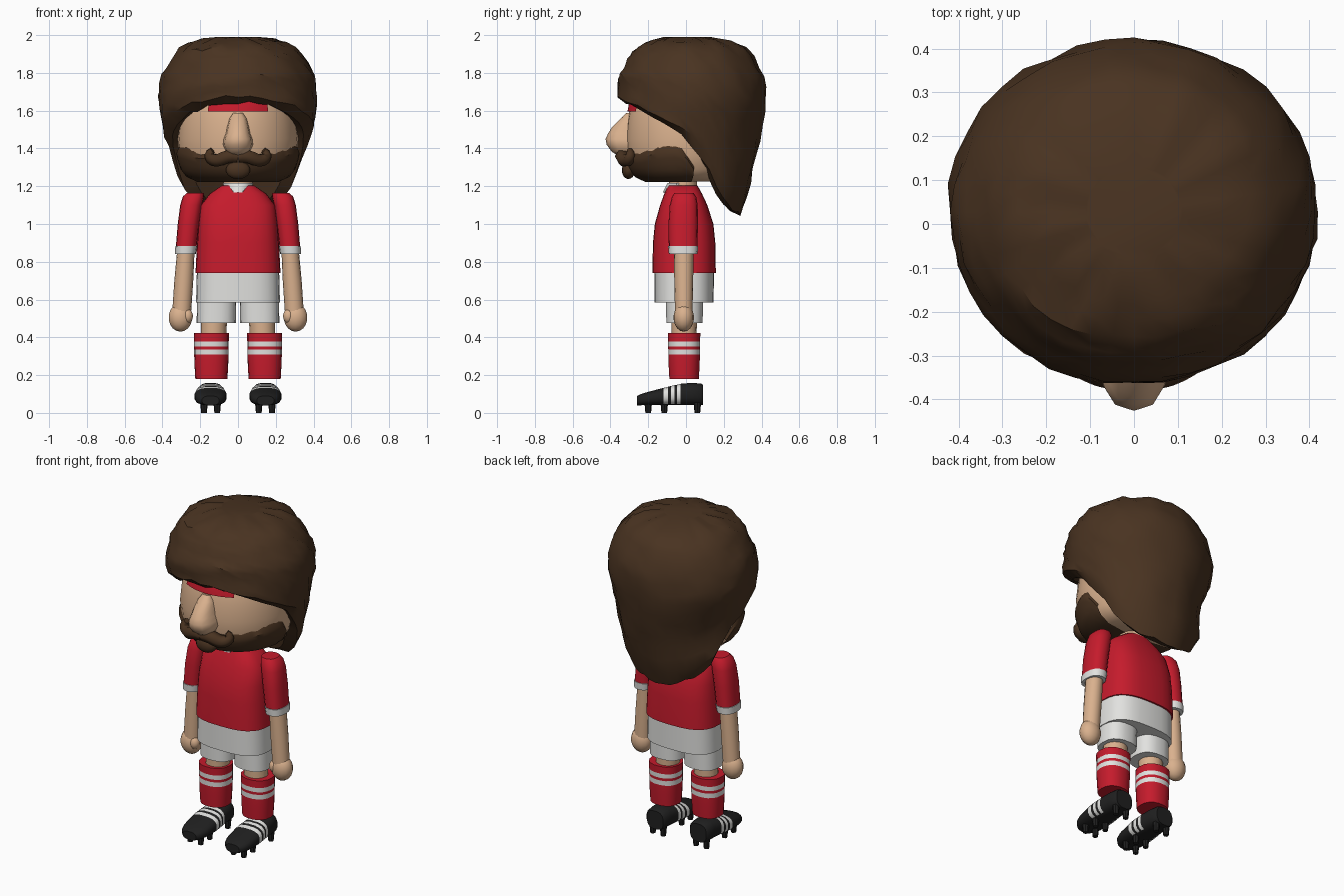
import bpy, bmesh, math, random
from math import sin, cos, pi, radians

random.seed(4)
cube = bpy.data.objects.get("Cube")
if cube:
    bpy.data.objects.remove(cube, do_unlink=True)


def material(name, rgb):
    m = bpy.data.materials.new(name)
    m.use_nodes = True
    m.diffuse_color = (*rgb, 1)
    m.node_tree.nodes["Principled BSDF"].inputs["Base Color"].default_value = (*rgb, 1)
    return m


SKIN = material("skin", (0.7, 0.44, 0.27))
HAIR = material("brown hair", (0.067, 0.033, 0.015))
RED = material("red cloth", (0.56, 0.011, 0.025))
WHITE = material("white cloth", (0.76, 0.76, 0.74))
BLACK = material("black leather", (0.014, 0.014, 0.014))


def interp(table, v):
    """Piecewise linear lookup in (key, value) pairs with rising keys."""
    for (a, p), (b, q) in zip(table, table[1:]):
        if v <= b:
            return p + (q - p) * max(0, (v - a) / (b - a))
    return table[-1][1]


def finish(name, bm, mats, angle=40):
    bmesh.ops.recalc_face_normals(bm, faces=bm.faces)
    me = bpy.data.meshes.new(name)
    bm.to_mesh(me)
    bm.free()
    for m in mats:
        me.materials.append(m)
    me.shade_smooth()
    me.set_sharp_from_angle(angle=radians(angle))
    ob = bpy.data.objects.new(name, me)
    bpy.context.collection.objects.link(ob)


def surface(name, mats, rows, cols, point, wrap=True, caps=True, rule=None, angle=40):
    """Grid of points skinned with quads; rule picks a material per face centre."""
    bm = bmesh.new()
    g = [[bm.verts.new(point(i, j)) for j in range(cols)] for i in range(rows)]
    for i in range(rows - 1):
        for j in range(cols if wrap else cols - 1):
            k = (j + 1) % cols
            bm.faces.new((g[i][j], g[i][k], g[i + 1][k], g[i + 1][j]))
    if caps:
        bm.faces.new(g[0])
        bm.faces.new(g[-1])
    if rule:
        for f in bm.faces:
            f.material_index = rule(f.calc_center_median())
    finish(name, bm, mats, angle)


def loft(name, mats, sections, cols=16, power=2, rule=None):
    """Stack of superellipse rings given as (z, cx, cy, rx, ry)."""
    def point(i, j):
        z, cx, cy, rx, ry = sections[i]
        a = 2 * pi * j / cols
        c, s = cos(a), sin(a)
        e = 2 / power
        return (cx + rx * math.copysign(abs(c) ** e, c),
                cy + ry * math.copysign(abs(s) ** e, s), z)
    surface(name, mats, len(sections), cols, point, rule=rule)


def ball(name, mat, centre, size):
    bm = bmesh.new()
    bmesh.ops.create_uvsphere(bm, u_segments=14, v_segments=9, radius=1)
    bmesh.ops.scale(bm, vec=size, verts=bm.verts)
    bmesh.ops.translate(bm, vec=centre, verts=bm.verts)
    finish(name, bm, [mat], 60)


# Head and neck
head_r = [(1.225, 0.2), (1.25, 0.26), (1.29, 0.29), (1.36, 0.312), (1.45, 0.32),
          (1.55, 0.31), (1.65, 0.29), (1.78, 0.22)]
loft("head", [SKIN], [(z, 0, 0, r, r) for z, r in head_r], 28)
loft("neck", [SKIN], [(z, 0, -0.015, 0.078, 0.074) for z in (1.15, 1.24)])

# Beard: shell over the front of the jaw, closed underneath
beard_top = [(0, 1.375), (40, 1.37), (62, 1.405), (83, 1.42), (92, 1.36), (98, 1.3)]


def beard_point(i, j):
    phi = -98 + 196 * j / 32
    top = interp(beard_top, abs(phi)) + random.uniform(-0.008, 0.008) * (i == 0)
    z = top + (1.222 - top) * min(i, 6) / 6
    r = interp(head_r, z) + 0.014
    if i == 0:
        r -= 0.016
    if i == 7:
        r = 0.06
    a = radians(phi)
    return (r * sin(a), -r * cos(a), z)


surface("beard", [HAIR], 8, 33, beard_point, wrap=False, caps=False)


# Headband peeking out under the fringe
def band_point(i, j):
    a = radians(-31 + 62 * j / 12)
    z = 1.595 + 0.075 * i / 2
    r = interp(head_r, z) + 0.009
    return (r * sin(a), -r * cos(a), z)


surface("headband", [RED], 3, 13, band_point, wrap=False, caps=False)

# Hair: full crown, short at the front, long and thick at the nape
hair_r = [(1.05, 0.29), (1.2, 0.335), (1.3, 0.35), (1.4, 0.365), (1.5, 0.39), (1.6, 0.415),
          (1.68, 0.424), (1.78, 0.405), (1.87, 0.36), (1.93, 0.31), (1.97, 0.22), (1.99, 0.11)]
hair_edge = [(0, 1.645), (20, 1.637), (30, 1.615), (50, 1.575), (70, 1.515), (88, 1.43),
             (100, 1.35), (112, 1.24), (120, 1.16), (140, 1.09), (160, 1.06), (180, 1.05)]
ROWS, COLS = 15, 40


def hair_point(i, j):
    phi = -180 + 360 * j / COLS
    edge = interp(hair_edge, abs(phi))
    a = radians(phi)
    t = (min(i, ROWS) / ROWS) ** 1.35
    z = 1.99 + (edge - 1.99) * t
    r = interp(hair_r, z)
    if 0 < i < ROWS:
        r += 0.009 * sin(t * 13 + 2 * a) * t + random.uniform(-0.007, 0.007)
        z += random.uniform(-0.01, 0.01)
    elif i == ROWS:
        r *= interp([(30, 0.87), (110, 0.95)], abs(phi))
        z += random.uniform(-0.012, 0.012)
    elif i > ROWS:
        r *= (0.74, 0.6)[i - ROWS - 1]
        z += (0.02, 0.25)[i - ROWS - 1]
    return (r * sin(a), 0.028 - 0.943 * r * cos(a), z)


surface("hair", [HAIR], ROWS + 3, COLS, hair_point, angle=35)

# Nose: slim bridge, bulbous tip
nose = [(1.36, 0.04, 0.06), (1.385, 0.065, 0.095), (1.42, 0.08, 0.12), (1.45, 0.077, 0.126),
        (1.48, 0.065, 0.112), (1.515, 0.058, 0.09), (1.56, 0.045, 0.045), (1.588, 0.025, 0.015)]
loft("nose", [SKIN], [(z, 0, -0.3, w, d) for z, w, d in nose], 12, 2.4)

# Moustache halves with thick curled tips, and chin tuft
for s, side in ((1, "left"), (-1, "right")):
    path = [(0, -0.34, 1.355, 0.034), (0.05, -0.34, 1.365, 0.04), (0.09, -0.33, 1.335, 0.038),
            (0.14, -0.305, 1.335, 0.034), (0.16, -0.29, 1.37, 0.028), (0.135, -0.3, 1.39, 0.016)]
    cu = bpy.data.curves.new(side + "_moustache", 'CURVE')
    cu.dimensions = '3D'
    cu.bevel_depth = 1
    cu.bevel_resolution = 1
    cu.resolution_u = 3
    cu.use_fill_caps = True
    sp = cu.splines.new('NURBS')
    sp.points.add(len(path) - 1)
    sp.use_endpoint_u = True
    for p, (x, y, z, r) in zip(sp.points, path):
        p.co = (s * x, y, z, 1)
        p.radius = r
    cu.materials.append(HAIR)
    bpy.context.collection.objects.link(bpy.data.objects.new(side + "_moustache", cu))
ball("chin_tuft", HAIR, (0, -0.305, 1.285), (0.066, 0.035, 0.047))

# Shirt, collar and shorts
loft("shirt", [RED], [(0.74, 0, -0.01, 0.225, 0.168), (0.9, 0, -0.01, 0.217, 0.165),
     (1.0, 0, -0.01, 0.21, 0.155), (1.1, 0, -0.012, 0.197, 0.125), (1.16, 0, -0.015, 0.15, 0.1),
     (1.205, 0, -0.018, 0.085, 0.078)], 28, 2.8)
loft("collar", [WHITE], [(1.168, 0, -0.05, 0.045, 0.073), (1.19, 0, -0.05, 0.074, 0.062),
     (1.217, 0, -0.05, 0.08, 0.048)], 12)
loft("shorts", [WHITE], [(0.585, 0, -0.01, 0.222, 0.156), (0.745, 0, -0.01, 0.218, 0.158)], 28, 2.8)

# Shoe stations (y, half width, top), with white bands over the upper
shoe = [(0.09, 0.055, 0.15), (0.08, 0.064, 0.156), (0.03, 0.07, 0.16), (-0.028, 0.076, 0.155),
        (-0.047, 0.079, 0.15), (-0.061, 0.081, 0.147), (-0.08, 0.083, 0.143), (-0.096, 0.085, 0.139),
        (-0.12, 0.086, 0.133), (-0.2, 0.08, 0.112), (-0.24, 0.066, 0.1), (-0.26, 0.045, 0.09)]


def shoe_rule(c):
    stripe = any(abs(c.y - y) < 0.005 for y in (-0.0375, -0.0705, -0.108))
    return int(stripe and c.z > 0.046)


# Limbs, built once per side
for s, side in ((1, "left"), (-1, "right")):
    def limb(name, mats, sections, cols=16, power=2, rule=None):
        loft(f"{side}_{name}", mats, [(z, s * x, y, rx, ry) for z, x, y, rx, ry in sections],
             cols, power, rule)

    limb("sleeve", [RED], [(0.88, 0.274, -0.015, 0.055, 0.076), (1.0, 0.262, -0.015, 0.057, 0.078),
         (1.1, 0.248, -0.012, 0.058, 0.074), (1.145, 0.236, -0.01, 0.056, 0.064),
         (1.165, 0.225, -0.01, 0.046, 0.05)], power=2.4)
    limb("cuff", [WHITE], [(0.842, 0.278, -0.015, 0.055, 0.076), (0.884, 0.274, -0.015, 0.058, 0.08)], power=2.4)
    limb("arm", [SKIN], [(0.52, 0.299, -0.012, 0.05, 0.046), (0.7, 0.287, -0.012, 0.05, 0.05),
         (0.86, 0.276, -0.012, 0.046, 0.052)])
    ball(side + "_hand", SKIN, (s * 0.305, -0.012, 0.505), (0.064, 0.054, 0.075))
    ball(side + "_thumb", SKIN, (s * 0.268, -0.032, 0.512), (0.03, 0.03, 0.038))
    limb("shorts_leg", [WHITE], [(0.475, 0.115, -0.008, 0.104, 0.097), (0.6, 0.113, -0.008, 0.104, 0.1)], 18, 2.5)
    limb("leg", [SKIN], [(0.4, 0.13, -0.01, 0.068, 0.066), (0.5, 0.126, -0.01, 0.068, 0.068)])
    limb("sock", [RED, WHITE], [(z, 0.141, -0.01, r, r - 0.006) for z, r in (
        (0.18, 0.085), (0.25, 0.089), (0.308, 0.091), (0.336, 0.091), (0.352, 0.092),
        (0.378, 0.092), (0.422, 0.093))], 18, 2.3,
        lambda c: int(0.308 < c.z < 0.336 or 0.352 < c.z < 0.378))

    def shoe_point(i, j):
        y, w, top = shoe[i]
        a = 2 * pi * (j + 0.5) / 16
        mid, half = (top + 0.04) / 2, (top - 0.04) / 2
        e = lambda v: math.copysign(abs(v) ** 0.75, v)
        return (s * 0.145 + w * e(cos(a)), y, mid + half * e(sin(a)))

    surface(side + "_shoe", [BLACK, WHITE], len(shoe), 16, shoe_point, rule=shoe_rule)
    for n, (y, dx) in enumerate([(y, dx) for y in (-0.2, -0.115, 0.06) for dx in (-0.035, 0.035)]):
        limb(f"stud_{n + 1}", [BLACK], [(0, 0.145 + dx, y, 0.015, 0.015),
             (0.055, 0.145 + dx, y, 0.02, 0.02)], 8)
